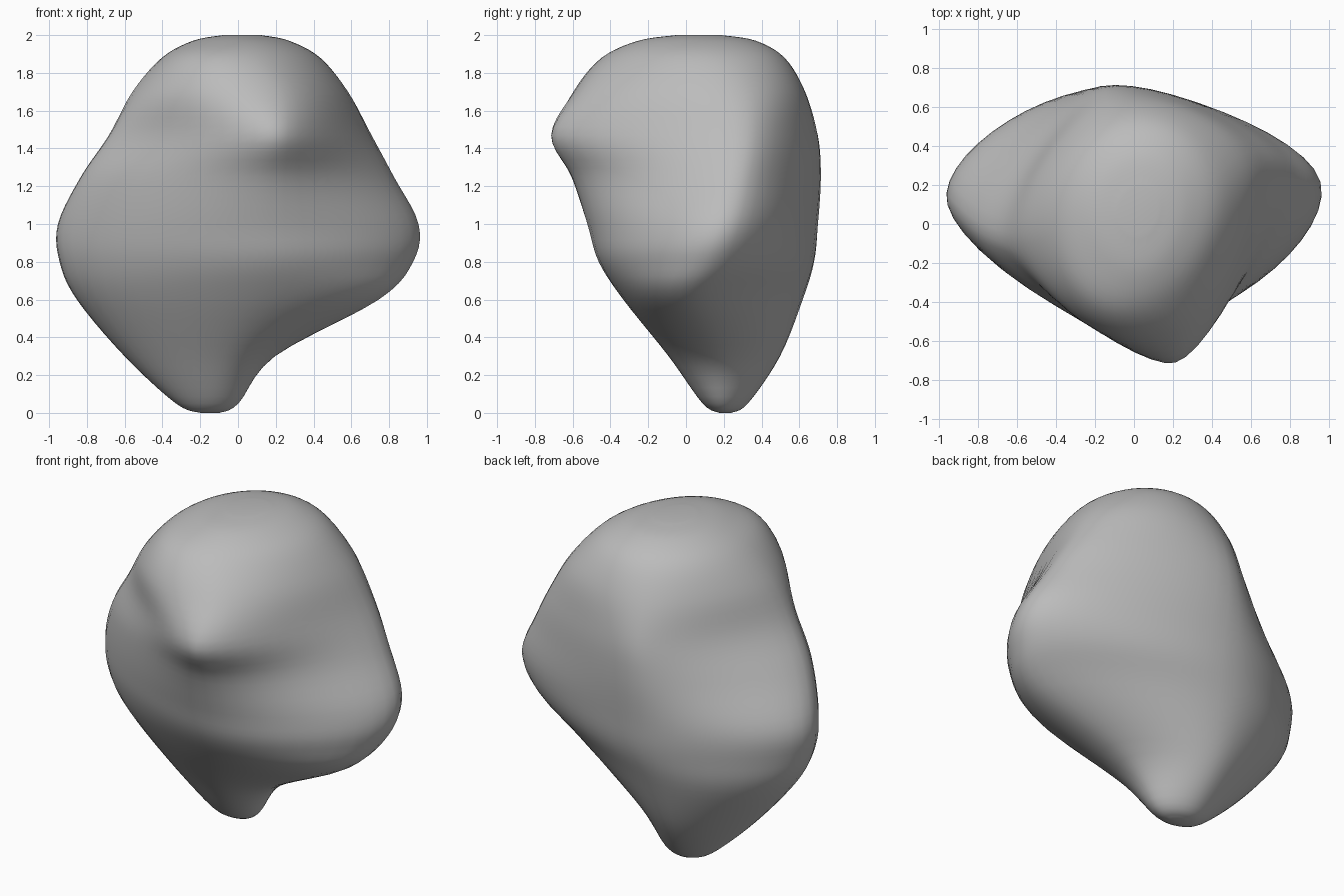
import bpy
import bmesh
from mathutils import Vector

default_cube = bpy.data.objects.get("Cube")
if default_cube:
    bpy.data.objects.remove(default_cube, do_unlink=True)

# Cross-sections from the foot to the crown: height, then the left, front,
# right and back corner of each section as x, y, then the roundness of the
# broad front left cheek and of the other three sides
SECTIONS = [
    (0, -.2, .2, -.15, .18, -.1, .2, -.16, .24, .8, .8),
    (.05, -.33, .2, -.14, .09, 0, .2, -.18, .33, .75, .75),
    (.3, -.6, .17, -.08, -.09, .19, .18, -.22, .5, .72, .64),
    (.6, -.85, .13, .05, -.33, .74, .07, -.2, .62, .7, .64),
    (.8, -.94, .1, .15, -.46, .92, .16, -.18, .68, .67, .6),
    (1, -.95, .09, .16, -.52, .95, .23, -.18, .7, .66, .55),
    (1.25, -.83, -.02, .18, -.6, .82, .29, -.17, .71, .52, .47),
    (1.47, -.68, -.09, .21, -.71, .7, .32, -.15, .69, .37, .45),
    (1.7, -.55, -.1, .19, -.57, .57, .3, -.13, .61, .8, .62),
    (1.88, -.4, -.04, .07, -.43, .43, .19, -.06, .51, .9, .78),
    (1.97, -.24, .05, .03, -.25, .27, .12, .01, .37, .8, .8),
    (2, -.08, .07, .02, -.05, .12, .08, .03, .19, .8, .8),
]
ARC_STEPS = 12
RISE_STEPS = 5


def hermite(start, end, tangent_in, tangent_out, t):
    """Cubic curve between two points with given end tangents."""
    s = 1 - t
    return (start * (s * s * (1 + 2 * t)) + end * (t * t * (3 - 2 * t))
            + tangent_in * (t * s * s) - tangent_out * (t * t * s))


def section_ring(section):
    """Closed smooth outline through the four corners of a section."""
    height, cheek, sides = section[0], section[-2], section[-1]
    corners = [Vector((section[i], section[i + 1], height)) for i in range(1, 9, 2)]
    count = len(corners)
    tangents = [corners[(i + 1) % count] - corners[i - 1] for i in range(count)]
    ring = []
    for i in range(count):
        j = (i + 1) % count
        roundness = cheek if i == 0 else sides
        ring += [hermite(corners[i], corners[j], tangents[i] * roundness,
                         tangents[j] * roundness, step / ARC_STEPS)
                 for step in range(ARC_STEPS)]
    return ring


def blend_rings(rings):
    """Add smooth in-between rings up the height of the body."""
    last = len(rings) - 1
    result = []
    for level in range(last):
        below, above = max(level - 1, 0), min(level + 2, last)
        for step in range(RISE_STEPS):
            result.append([
                hermite(a, b, (b - p) / 2, (n - a) / 2, step / RISE_STEPS)
                for p, a, b, n in zip(rings[below], rings[level],
                                      rings[level + 1], rings[above])])
    return result + [rings[last]]


def build_body(name, rings):
    """Skin the rings with quads and close both ends with fans."""
    bm = bmesh.new()
    loops = [[bm.verts.new(point) for point in ring] for ring in rings]
    size = len(loops[0])
    for lower, upper in zip(loops, loops[1:]):
        for i in range(size):
            j = (i + 1) % size
            bm.faces.new((lower[i], lower[j], upper[j], upper[i]))
    for loop in (loops[0], loops[-1]):
        middle = sum((v.co for v in loop), Vector()) / size
        hub = bm.verts.new(middle)
        for i in range(size):
            bm.faces.new((loop[i], loop[(i + 1) % size], hub))
    bmesh.ops.recalc_face_normals(bm, faces=bm.faces)
    mesh = bpy.data.meshes.new(name)
    bm.to_mesh(mesh)
    bm.free()
    body = bpy.data.objects.new(name, mesh)
    bpy.context.collection.objects.link(body)
    return body


# Boulder
boulder = build_body("boulder", blend_rings([section_ring(s) for s in SECTIONS]))

# Centre the boulder over the origin
points = [v.co for v in boulder.data.vertices]
for axis in range(2):
    values = [p[axis] for p in points]
    shift = (min(values) + max(values)) / 2
    for p in points:
        p[axis] -= shift

# Stone colour
stone = bpy.data.materials.new("grey_stone")
stone.use_nodes = True
colour = (.5, .5, .5, 1)
stone.diffuse_color = colour
shader = stone.node_tree.nodes["Principled BSDF"]
shader.inputs["Base Color"].default_value = colour
shader.inputs["Roughness"].default_value = .8
boulder.data.materials.append(stone)

# Smooth shading
bpy.context.view_layer.objects.active = boulder
boulder.select_set(True)
bpy.ops.object.shade_smooth()
